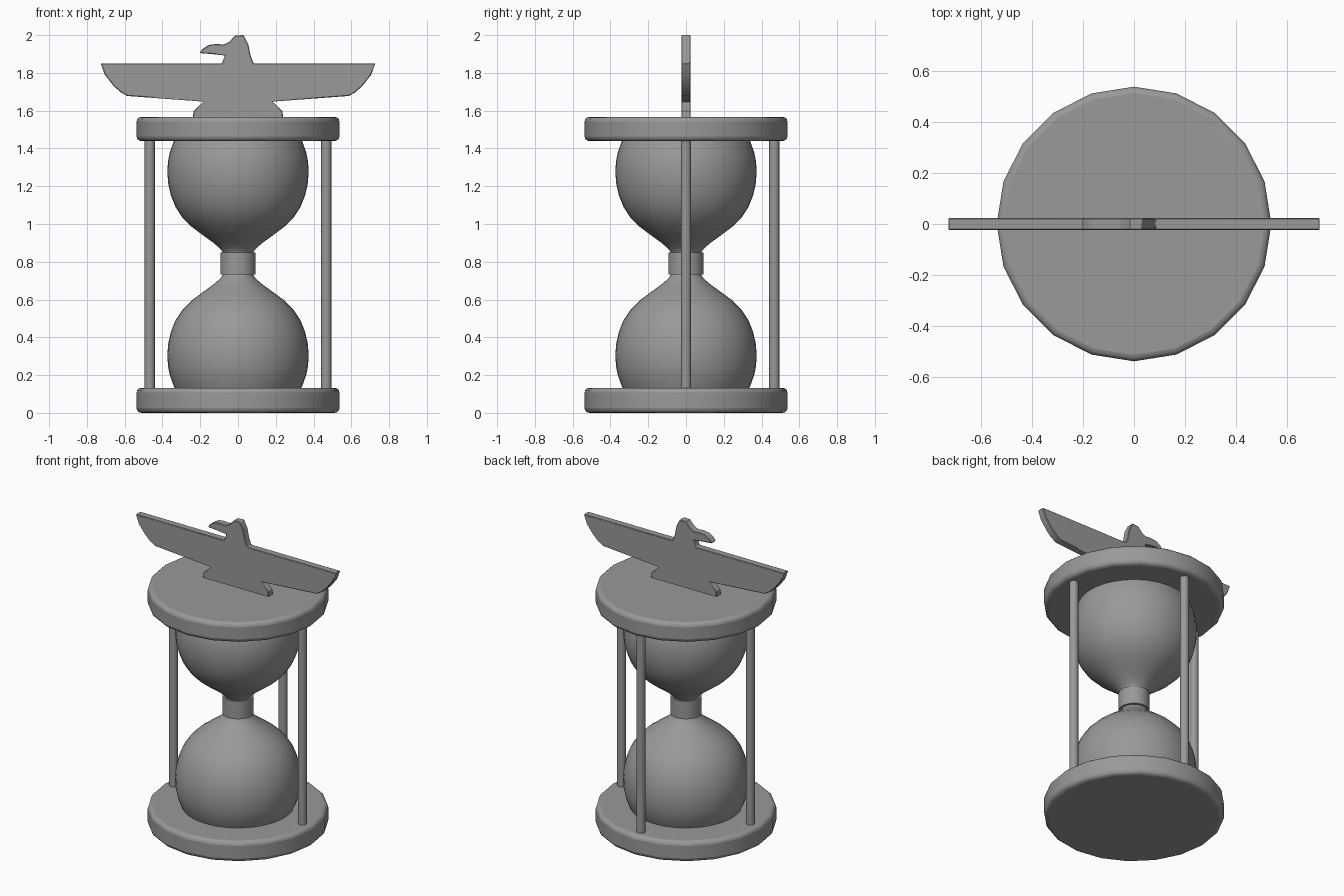
import bpy, bmesh, math
from mathutils import Matrix

cube = bpy.data.objects.get("Cube")
if cube:
    bpy.data.objects.remove(cube, do_unlink=True)

grey = bpy.data.materials.new("plain grey")
grey.use_nodes = True
COLOUR = (0.32, 0.32, 0.32, 1)
grey.diffuse_color = COLOUR
grey.node_tree.nodes["Principled BSDF"].inputs["Base Color"].default_value = COLOUR

MID = 0.79       # height of the middle of the neck
TOP = 1.567      # top of the upper plate
PLATE_H = 0.133


def finish(name, bm, bevel=0, segments=2, angle=35):
    """Turn a bmesh into a shaded object, with an optional rounded rim."""
    bmesh.ops.recalc_face_normals(bm, faces=bm.faces[:])
    mesh = bpy.data.meshes.new(name)
    bm.to_mesh(mesh)
    bm.free()
    mesh.materials.append(grey)
    obj = bpy.data.objects.new(name, mesh)
    bpy.context.collection.objects.link(obj)
    if bevel:
        mod = obj.modifiers.new("rounded rim", 'BEVEL')
        mod.width = bevel
        mod.segments = segments
        mod.limit_method = 'ANGLE'
        mod.angle_limit = math.radians(50)
    bpy.ops.object.select_all(action='DESELECT')
    obj.select_set(True)
    bpy.context.view_layer.objects.active = obj
    bpy.ops.object.shade_smooth_by_angle(angle=math.radians(angle))
    return obj


def cylinder(name, radius, z0, z1, sides, x=0, y=0, **kw):
    bm = bmesh.new()
    bmesh.ops.create_cone(bm, cap_ends=True, segments=sides, radius1=radius, radius2=radius,
                          depth=z1 - z0, matrix=Matrix.Translation((x, y, (z0 + z1) / 2)))
    return finish(name, bm, **kw)


def lathe(name, profile, sides):
    bm = bmesh.new()
    verts = [bm.verts.new((r, 0, z)) for r, z in profile]
    edges = [bm.edges.new(pair) for pair in zip(verts, verts[1:])]
    bmesh.ops.spin(bm, geom=verts + edges, cent=(0, 0, 0), axis=(0, 0, 1),
                   angle=math.tau, steps=sides, use_duplicate=False)
    bmesh.ops.remove_doubles(bm, verts=bm.verts[:], dist=0.0005)
    return finish(name, bm, angle=60)


# End plates
cylinder("bottom_plate", 0.537, 0, PLATE_H, 20, bevel=0.025, segments=3)
cylinder("top_plate", 0.537, TOP - PLATE_H + 0.005, TOP, 20, bevel=0.025, segments=3)

# Two mirrored glass bulbs
bulb = [(0.325, 0.11), (0.343, 0.15), (0.361, 0.2), (0.371, 0.25), (0.374, 0.31),
        (0.369, 0.37), (0.355, 0.43), (0.331, 0.49), (0.295, 0.545), (0.245, 0.595),
        (0.185, 0.64), (0.13, 0.68), (0.095, 0.71), (0.077, 0.735), (0.07, 0.77)]
lathe("lower_bulb", bulb, 40)
lathe("upper_bulb", [(r, 2 * MID - z) for r, z in bulb], 40)

# Collar around the neck
cylinder("neck_collar", 0.093, 0.733, 0.85, 32)

# Three posts: one on each side and one at the back
for name, x, y in (("left_post", 0.467, 0), ("right_post", -0.467, 0), ("back_post", 0, 0.467)):
    cylinder(name, 0.027, 0.1, 1.47, 16, x, y)

# Flat bird with spread wings
wing = [(0.24, 1.56), (0.235, 1.597), (0.183, 1.648), (0.588, 1.678), (0.625, 1.7),
        (0.66, 1.733), (0.705, 1.79), (0.727, 1.85)]
head = [(-0.085, 1.85), (-0.07, 1.892), (-0.14, 1.9), (-0.203, 1.905), (-0.19, 1.925),
        (-0.155, 1.948), (-0.115, 1.953), (-0.075, 1.95), (-0.045, 1.965), (-0.015, 1.998),
        (0.03, 2.0), (0.055, 1.95), (0.067, 1.89), (0.083, 1.85)]
outline = [(-x, z) for x, z in wing] + head + wing[::-1]
bm = bmesh.new()
face = bm.faces.new([bm.verts.new((x, -0.024, z)) for x, z in outline])
extruded = bmesh.ops.extrude_face_region(bm, geom=[face])
moved = [g for g in extruded["geom"] if isinstance(g, bmesh.types.BMVert)]
bmesh.ops.translate(bm, verts=moved, vec=(0, 0.048, 0))
if face.is_valid and len(bm.faces) == len(outline) + 1:
    bm.faces.new(face.verts)
finish("spread_wing_bird", bm, bevel=0.004, segments=1)
